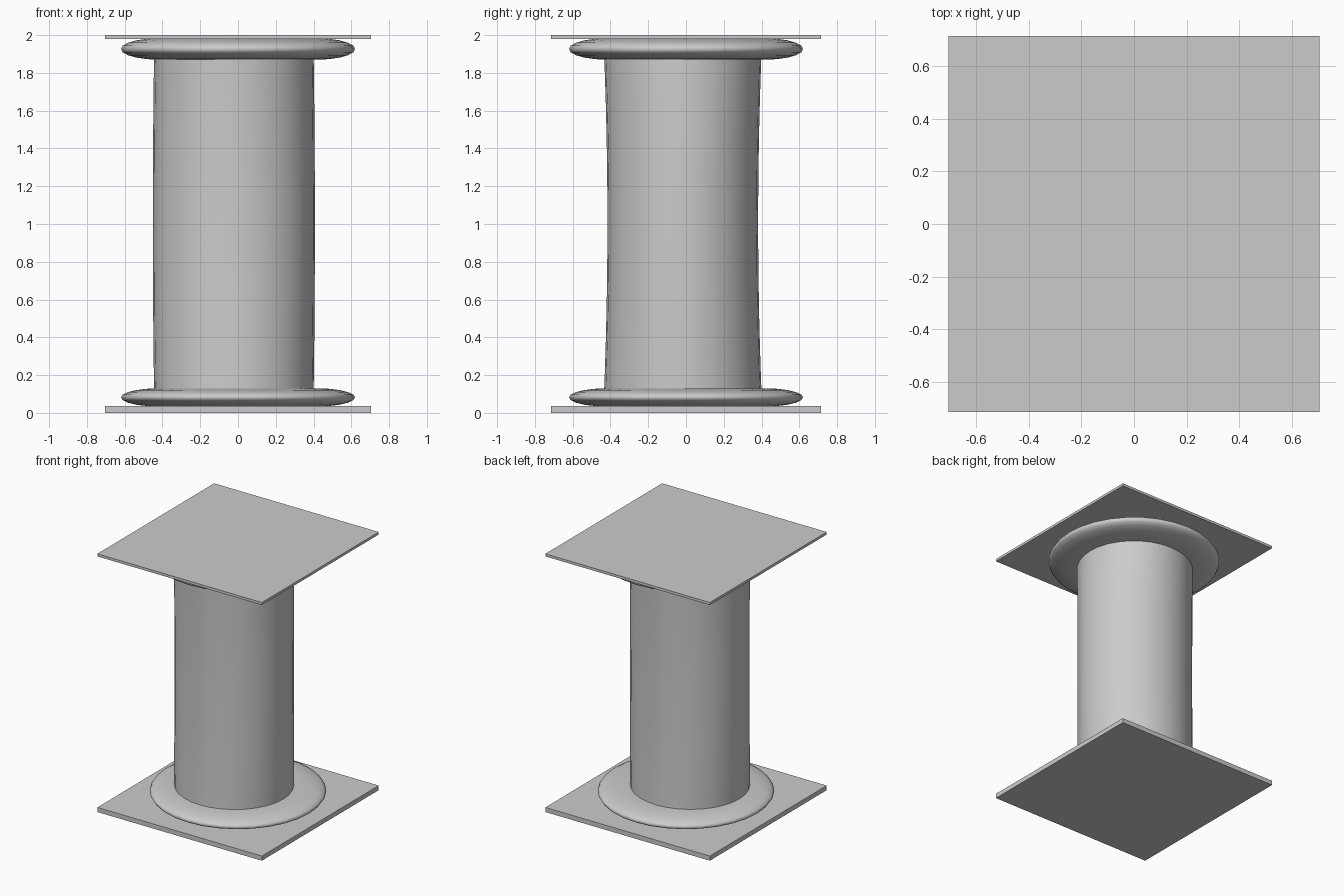
import bpy
from math import cos, sin, pi

if "Cube" in bpy.data.objects:
    bpy.data.objects.remove(bpy.data.objects["Cube"], do_unlink=True)

stone = bpy.data.materials.new("grey_stone")
stone.use_nodes = True
GREY = (0.6, 0.6, 0.6, 1)
stone.diffuse_color = GREY
stone.node_tree.nodes["Principled BSDF"].inputs["Base Color"].default_value = GREY


def plate(name, bottom, top):
    bpy.ops.mesh.primitive_cube_add(size=1, location=(0, 0, (bottom + top) / 2))
    ob = bpy.context.object
    ob.name = name
    ob.scale = (1.41, 1.43, top - bottom)
    ob.data.materials.append(stone)


def ring(name, bottom, top):
    # Flattened torus: wide, shallow elliptical section
    bpy.ops.mesh.primitive_torus_add(
        major_radius=0.42, minor_radius=0.2, major_segments=32, minor_segments=20,
        location=(0, 0, (bottom + top) / 2))
    ob = bpy.context.object
    ob.name = name
    ob.scale = (1, 1, (top - bottom) / 0.4)
    bpy.ops.object.transform_apply(location=False, rotation=False, scale=True)
    ob.data.materials.append(stone)
    bpy.ops.object.shade_smooth()


def shaft(name, bottom, top, sides=32, rows=12):
    # Slightly oval shaft, waisted front to back and swelling side to side
    verts, faces = [], []
    for r in range(rows + 1):
        t = r / rows
        flare = abs(2 * t - 1) ** 2
        rx = 0.429 - 0.008 * flare
        ry = 0.399 + 0.021 * flare
        for s in range(sides):
            a = 2 * pi * s / sides
            verts.append((-0.022 + rx * cos(a), -0.017 + ry * sin(a),
                          bottom + t * (top - bottom)))
    for r in range(rows):
        for s in range(sides):
            n = (s + 1) % sides
            faces.append((r * sides + s, r * sides + n,
                          (r + 1) * sides + n, (r + 1) * sides + s))
    faces.append(tuple(reversed(range(sides))))
    faces.append(tuple(range(rows * sides, (rows + 1) * sides)))
    mesh = bpy.data.meshes.new(name)
    mesh.from_pydata(verts, [], faces)
    mesh.materials.append(stone)
    ob = bpy.data.objects.new(name, mesh)
    bpy.context.collection.objects.link(ob)
    bpy.ops.object.select_all(action="DESELECT")
    ob.select_set(True)
    bpy.context.view_layer.objects.active = ob
    bpy.ops.object.shade_smooth_by_angle()


# Square slabs, rounded collars and the shaft between them
plate("base_slab", 0, 0.036)
plate("top_slab", 1.98, 2)
ring("base_collar", 0.034, 0.13)
ring("top_collar", 1.87, 1.983)
shaft("column_shaft", 0.03, 1.985)
